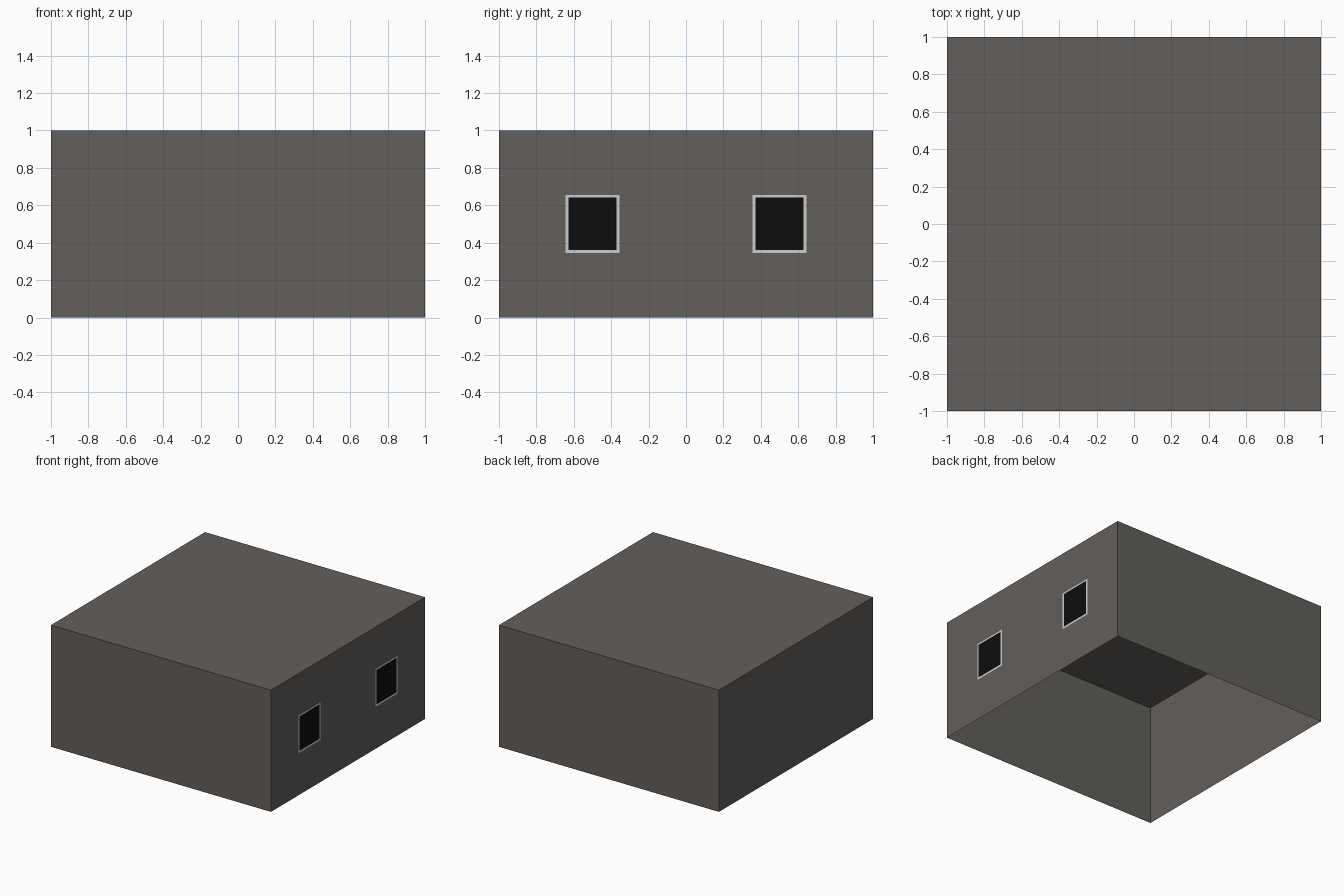
import bpy, bmesh
from mathutils import Matrix, Vector

if "Cube" in bpy.data.objects:
    bpy.data.objects.remove(bpy.data.objects["Cube"])


def material(name, rgb):
    m = bpy.data.materials.new(name)
    m.diffuse_color = (*rgb, 1.0)
    m.use_nodes = True
    m.node_tree.nodes["Principled BSDF"].inputs["Base Color"].default_value = m.diffuse_color
    return m


mats = [material("warm_grey_wall", (0.125, 0.114, 0.105)),
        material("pale_grey_frame", (0.60, 0.62, 0.61)),
        material("black_glass", (0.004, 0.004, 0.004))]

# Window extents relative to each window centre: y0, y1, z0, z1
FRAME = (-0.145, 0.145, 0.345, 0.655)
GLASS = (-0.128, 0.128, 0.36, 0.643)
CENTRES = (-0.5, 0.5)

# Open-bottomed block, 2 x 2 x 1
bm = bmesh.new()
bmesh.ops.create_cube(bm, size=1, matrix=Matrix.Translation((0, 0, 0.5)) @ Matrix.Diagonal((2, 2, 1, 1)))
floor = [f for f in bm.faces if f.normal.z < -0.5]
bmesh.ops.delete(bm, geom=floor, context='FACES_ONLY')


# Cut the right wall along the window outlines
def cut(co, no):
    faces = [f for f in bm.faces if f.calc_center_median().x > 0.999]
    edges = {e for f in faces for e in f.edges}
    verts = {v for f in faces for v in f.verts}
    bmesh.ops.bisect_plane(bm, geom=[*verts, *edges, *faces], plane_co=Vector(co), plane_no=Vector(no))


for r in (FRAME, GLASS):
    for z in r[2:]:
        cut((0, 0, z), (0, 0, 1))
    for c in CENTRES:
        for y in r[:2]:
            cut((0, c + y, 0), (0, 1, 0))


# Colour the cut faces by position
def inside(p, r):
    return any(c + r[0] < p.y < c + r[1] for c in CENTRES) and r[2] < p.z < r[3]


for f in bm.faces:
    p = f.calc_center_median()
    if p.x > 0.999:
        f.material_index = 2 if inside(p, GLASS) else 1 if inside(p, FRAME) else 0

mesh = bpy.data.meshes.new("building_shell")
bm.to_mesh(mesh)
bm.free()
for m in mats:
    mesh.materials.append(m)
bpy.context.collection.objects.link(bpy.data.objects.new("building_shell", mesh))
